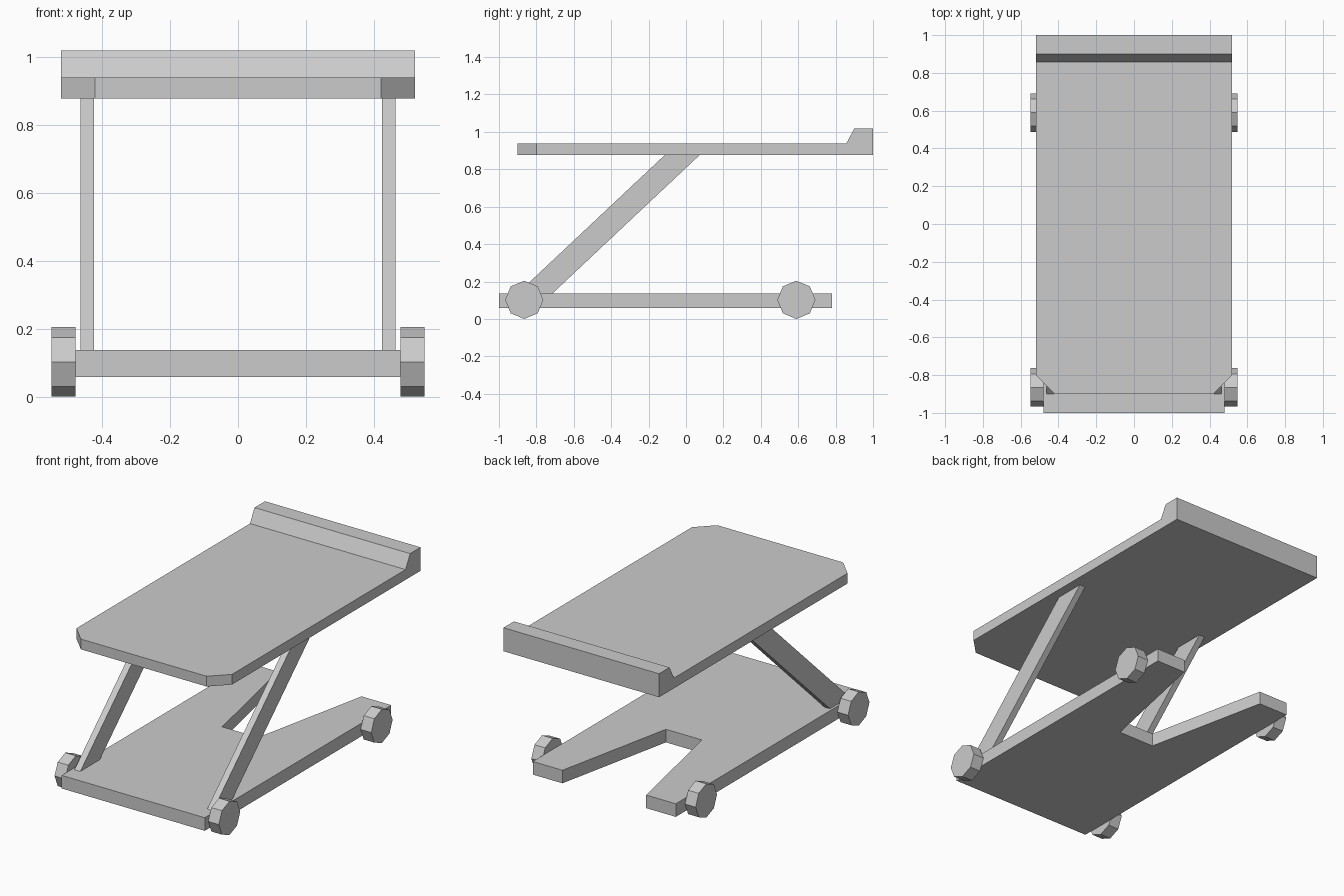
import bpy, bmesh, math
from mathutils import Vector

cube = bpy.data.objects.get("Cube")
if cube:
    bpy.data.objects.remove(cube, do_unlink=True)

grey = bpy.data.materials.new("light grey")
grey.use_nodes = True
COLOUR = (0.6, 0.6, 0.6, 1)
grey.diffuse_color = COLOUR
grey.node_tree.nodes["Principled BSDF"].inputs["Base Color"].default_value = COLOUR


def prism(name, outline, axis, start, end, chamfers=()):
    """Extrude a 2D outline along x or z, then slice off corners and fill."""
    bm = bmesh.new()
    if axis == "x":
        points = [Vector((start, a, b)) for a, b in outline]
        step = Vector((end - start, 0, 0))
    else:
        points = [Vector((a, b, start)) for a, b in outline]
        step = Vector((0, 0, end - start))
    face = bm.faces.new([bm.verts.new(p) for p in points])
    moved = bmesh.ops.extrude_face_region(bm, geom=[face])["geom"]
    bmesh.ops.translate(bm, vec=step, verts=[v for v in moved if isinstance(v, bmesh.types.BMVert)])
    for point, normal in chamfers:
        cut = bmesh.ops.bisect_plane(bm, geom=bm.verts[:] + bm.edges[:] + bm.faces[:],
                                     plane_co=point, plane_no=normal, clear_outer=True)
        rim = [e for e in cut["geom_cut"] if isinstance(e, bmesh.types.BMEdge)]
        bmesh.ops.holes_fill(bm, edges=rim)
    bmesh.ops.recalc_face_normals(bm, faces=bm.faces)
    mesh = bpy.data.meshes.new(name)
    bm.to_mesh(mesh)
    bm.free()
    mesh.materials.append(grey)
    obj = bpy.data.objects.new(name, mesh)
    bpy.context.collection.objects.link(obj)
    return obj


# Levels shared by the parts
BASE_LOW, BASE_TOP = 0.058, 0.137
TABLE_LOW, TABLE_TOP, LIP_TOP = 0.876, 0.938, 1.018
HALF_BASE, HALF_TABLE = 0.478, 0.52

# Base plate with a tapered notch open to the back
half = [(HALF_BASE, -1), (HALF_BASE, 0.78), (0.28, 0.78), (0.12, 0.02)]
prism("base", half + [(-x, y) for x, y in reversed(half)], "z", BASE_LOW, BASE_TOP)

# Tabletop with raised back lip and clipped front corners
profile = [(-0.9, TABLE_LOW), (1, TABLE_LOW), (1, LIP_TOP), (0.9, LIP_TOP),
           (0.857, TABLE_TOP), (-0.9, TABLE_TOP)]
corners = [((s * HALF_TABLE, -0.8, 0), (s, -1, 0)) for s in (-1, 1)]
prism("tabletop", profile, "x", -HALF_TABLE, HALF_TABLE, corners)

# Slanted struts and eight-sided wheels on both sides
strut = [(-0.9, BASE_TOP), (-0.713, BASE_TOP), (0.073, TABLE_LOW), (-0.114, TABLE_LOW)]
RADIUS = 0.102
for side, s in (("left", 1), ("right", -1)):
    prism(side + "_strut", strut, "x", s * 0.424, s * 0.463)
    for end, y in (("front", -0.865), ("back", 0.59)):
        rim = [(y + RADIUS * math.cos(i * math.pi / 4),
                RADIUS + RADIUS * math.sin(i * math.pi / 4)) for i in range(8)]
        prism(f"{end}_{side}_wheel", rim, "x", s * HALF_BASE, s * 0.549)
